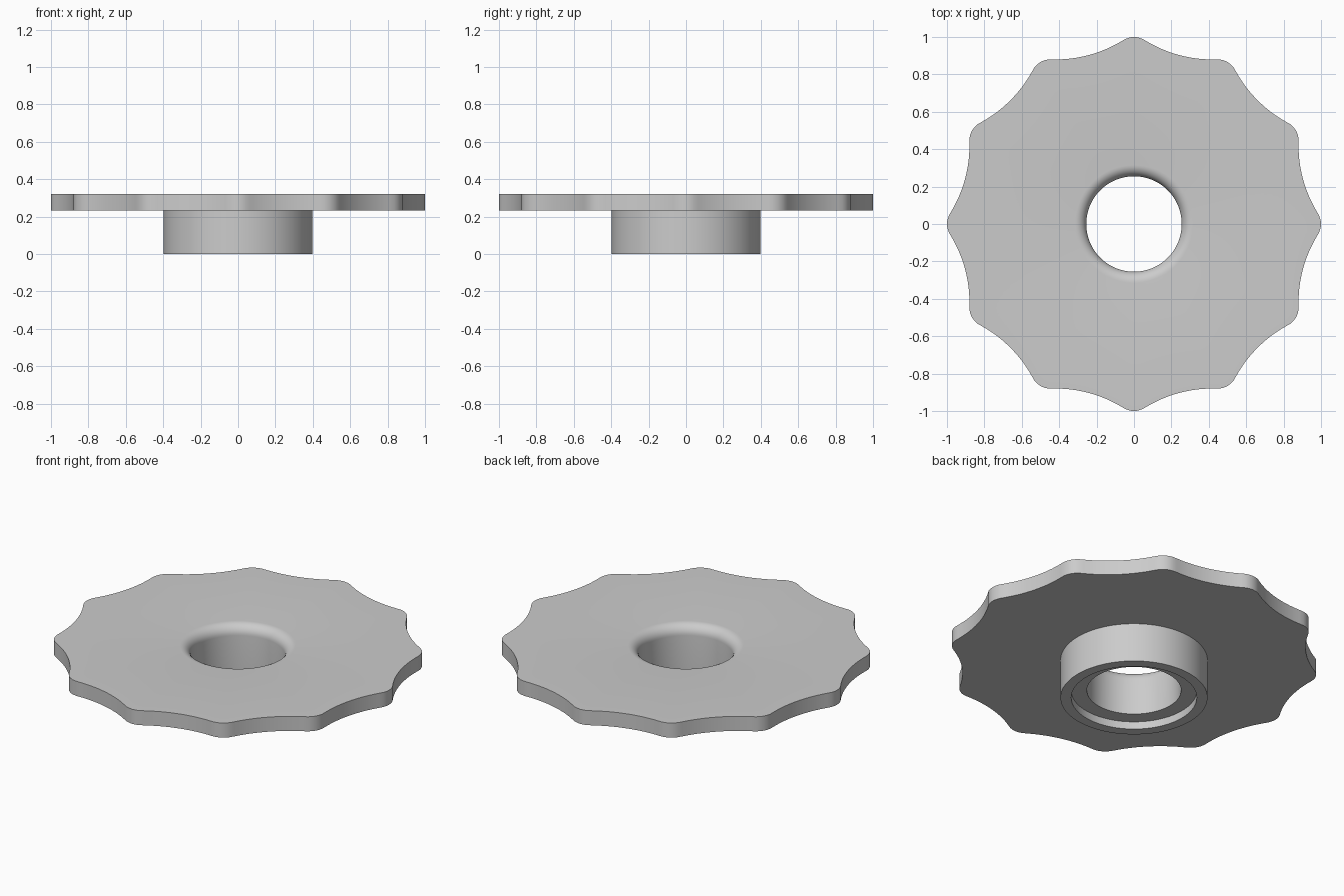
import bpy
import bmesh
from math import atan2, cos, pi, radians, sin, sqrt

cube = bpy.data.objects.get("Cube")
if cube:
    bpy.data.objects.remove(cube, do_unlink=True)

LOBES, STEPS = 12, 24
COUNT = LOBES * STEPS
TOP, UNDERSIDE, RECESS = 0.32, 0.233, 0.045
BORE, HUB, RECESS_R, FILLET = 0.255, 0.398, 0.34, 0.06

# Scalloped rim: convex tip arcs blending tangentially into concave arcs
TIP_R, SCOOP_R, SCOOP_DIST = 0.106, 0.687, 1.622
HALF = pi / LOBES
tip_x = 1 - TIP_R
scoop_x, scoop_y = SCOOP_DIST * cos(HALF), SCOOP_DIST * sin(HALF)
blend = TIP_R / (TIP_R + SCOOP_R)
switch = atan2(blend * scoop_y, tip_x + blend * (scoop_x - tip_x))


def rim_radius(angle):
    a = abs((angle + HALF) % (2 * HALF) - HALF)
    if a < switch:
        return tip_x * cos(a) + sqrt(TIP_R ** 2 - (tip_x * sin(a)) ** 2)
    b = HALF - a
    return SCOOP_DIST * cos(b) - sqrt(SCOOP_R ** 2 - (SCOOP_DIST * sin(b)) ** 2)


def ring(bm, radius, z):
    """Add a loop of vertices; radius None follows the scalloped rim."""
    verts = []
    for i in range(COUNT):
        a = 2 * pi * i / COUNT
        r = rim_radius(a) if radius is None else radius
        verts.append(bm.verts.new((r * cos(a), r * sin(a), z)))
    return verts


# Section from the bore, over the rounded lip, round the rim and down the hub
section = [(BORE, RECESS)]
for i in range(9):
    t = i / 8 * pi / 2
    section.append((BORE + FILLET * (1 - cos(t)), TOP - FILLET * (1 - sin(t))))
section += [(None, TOP), (None, UNDERSIDE), (HUB, UNDERSIDE),
            (HUB, 0), (RECESS_R, 0), (RECESS_R, RECESS)]

bm = bmesh.new()
rings = [ring(bm, r, z) for r, z in section]
for low, high in zip(rings, rings[1:] + rings[:1]):
    for i in range(COUNT):
        j = (i + 1) % COUNT
        bm.faces.new((low[i], low[j], high[j], high[i]))
bmesh.ops.recalc_face_normals(bm, faces=bm.faces)
mesh = bpy.data.meshes.new("scalloped_handwheel")
bm.to_mesh(mesh)
bm.free()

wheel = bpy.data.objects.new("scalloped_handwheel", mesh)
bpy.context.collection.objects.link(wheel)

# Plain grey finish
grey = bpy.data.materials.new("light_grey")
grey.use_nodes = True
colour = (0.6, 0.6, 0.6, 1)
grey.diffuse_color = colour
grey.node_tree.nodes["Principled BSDF"].inputs["Base Color"].default_value = colour
mesh.materials.append(grey)

bpy.ops.object.select_all(action="DESELECT")
wheel.select_set(True)
bpy.context.view_layer.objects.active = wheel
bpy.ops.object.shade_smooth_by_angle(angle=radians(30))
